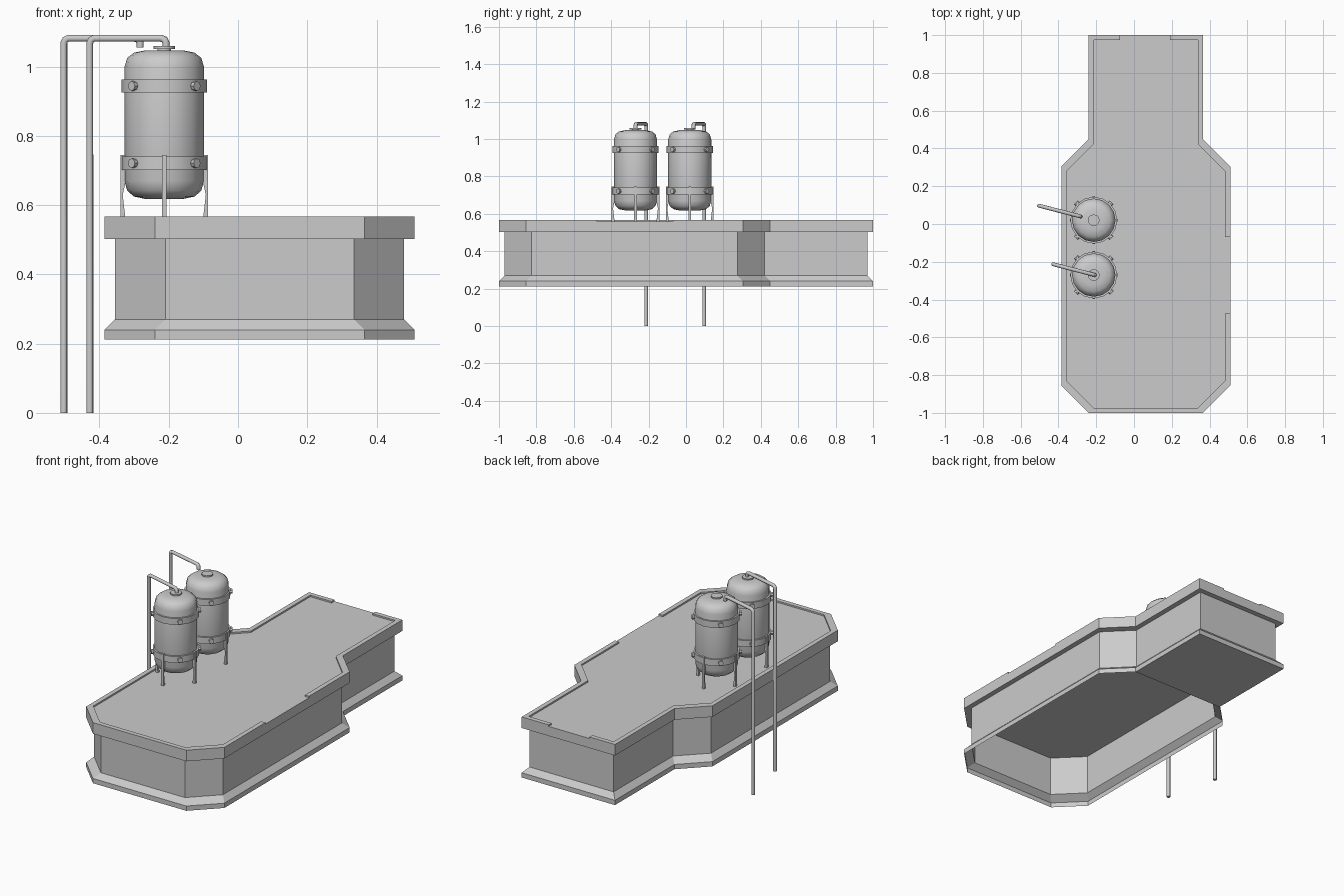
import bpy, bmesh, math
from mathutils import Matrix, Vector

if "Cube" in bpy.data.objects:
    bpy.data.objects.remove(bpy.data.objects["Cube"])


def finish(name, bm, smooth=False):
    bmesh.ops.recalc_face_normals(bm, faces=bm.faces)
    me = bpy.data.meshes.new(name)
    bm.to_mesh(me)
    bm.free()
    ob = bpy.data.objects.new(name, me)
    bpy.context.collection.objects.link(ob)
    if smooth:
        bpy.ops.object.select_all(action='DESELECT')
        ob.select_set(True)
        bpy.context.view_layer.objects.active = ob
        bpy.ops.object.shade_smooth_by_angle(angle=math.radians(35))
    return ob


def inset(pts, d=0.03):
    s = lambda v: math.copysign(d, v)
    return [(x - s(x - 0.0625), y - s(y)) for x, y in pts]


def loft(name, loops, cap_bottom=False, cap_top=False):
    """Skin a stack of (outline, z) loops."""
    bm = bmesh.new()
    rings = [[bm.verts.new((x, y, z)) for x, y in pts] for pts, z in loops]
    n = len(rings[0])
    for a, b in zip(rings, rings[1:]):
        for i in range(n):
            j = (i + 1) % n
            bm.faces.new((a[i], a[j], b[j], b[i]))
    if cap_bottom:
        bm.faces.new(rings[0][::-1])
    if cap_top:
        bm.faces.new(rings[-1])
    return finish(name, bm)


def lathe(bm, profile, cx, cy, sides=16):
    rings = []
    for r, z in profile:
        rings.append([bm.verts.new((cx + r * math.cos(math.tau * i / sides),
                                    cy + r * math.sin(math.tau * i / sides), z))
                      for i in range(sides)])
    for a, b in zip(rings, rings[1:]):
        for i in range(sides):
            j = (i + 1) % sides
            bm.faces.new((a[i], a[j], b[j], b[i]))
    bm.faces.new(rings[0][::-1])
    bm.faces.new(rings[-1])


def extrude_outline(bm, pts, offset):
    a = [bm.verts.new(p) for p in pts]
    b = [bm.verts.new(Vector(p) + offset) for p in pts]
    n = len(a)
    bm.faces.new(a[::-1])
    bm.faces.new(b)
    for i in range(n):
        j = (i + 1) % n
        bm.faces.new((a[i], a[j], b[j], b[i]))


# Building footprint
outer = [(-0.24, -1), (0.365, -1), (0.51, -0.855), (0.51, 0.305), (0.365, 0.45),
         (0.365, 1), (-0.24, 1), (-0.24, 0.45), (-0.385, 0.305), (-0.385, -0.855)]
inner = inset(outer)

# Plinth and walls, open underneath at the front part
loft("plinth_and_walls", [(outer, 0.212), (outer, 0.24), (inner, 0.27), (inner, 0.502)])
bm = bmesh.new()
bm.faces.new([bm.verts.new((x, y, 0.212)) for x, y in outer[4:8]])
finish("rear_underside", bm)

# Roof slab
loft("roof_slab", [(outer, 0.502), (outer, 0.558)], True, True)


# Low roof rim with gaps on the right and back
def rim(name, pts, ends):
    ins = inset(pts, 0.027)
    for k in (0, -1):  # square ends at the gaps
        x, y = ins[k]
        ins[k] = (x, pts[k][1]) if ends[k] == 'x' else (pts[k][0], y)
    z0, z1 = 0.558, 0.567
    bm = bmesh.new()
    rows = [[bm.verts.new(v) for v in ((p[0], p[1], z0), (p[0], p[1], z1),
                                       (q[0], q[1], z1), (q[0], q[1], z0))]
            for p, q in zip(pts, ins)]
    for a, b in zip(rows, rows[1:]):
        for i in range(3):
            bm.faces.new((a[i], b[i], b[i + 1], a[i + 1]))
    bm.faces.new(rows[0])
    bm.faces.new(rows[-1][::-1])
    finish(name, bm)


rim("roof_rim_short", [(0.51, -0.07)] + outer[3:6] + [(0.19, 1)], {0: 'x', -1: 'y'})
rim("roof_rim_long", [(-0.075, 1)] + outer[6:] + outer[:3] + [(0.51, -0.475)], {0: 'y', -1: 'x'})

# Tanks
body = [(0.055, 0.618), (0.088, 0.625), (0.107, 0.642), (0.115, 0.67),
        (0.115, 0.998), (0.107, 1.025), (0.088, 1.04), (0.055, 1.047)]
leg = [(0.111, 0.745), (0.127, 0.745), (0.127, 0.56), (0.112, 0.56), (0.12, 0.63), (0.111, 0.67)]
cx = -0.213
for n, cy in enumerate((-0.27, 0.02), 1):
    bm = bmesh.new()
    lathe(bm, body, cx, cy)
    finish(f"tank_{n}_body", bm, True)

    # Clamp bands with round bolts
    bm = bmesh.new()
    for z in (0.721, 0.944):
        h = 0.019
        lathe(bm, [(0.112, z - h), (0.124, z - h), (0.124, z + h), (0.112, z + h)], cx, cy)
    finish(f"tank_{n}_bands", bm, True)
    bm = bmesh.new()
    for z in (0.721, 0.944):
        for k in range(4):
            m = (Matrix.Translation((cx, cy, z))
                 @ Matrix.Rotation(math.pi / 4 + k * math.pi / 2, 4, 'Z')
                 @ Matrix.Translation((0.126, 0, 0)) @ Matrix.Rotation(math.pi / 2, 4, 'Y'))
            bmesh.ops.create_cone(bm, cap_ends=True, segments=8, radius1=0.014,
                                  radius2=0.014, depth=0.016, matrix=m)
    finish(f"tank_{n}_bolts", bm)

    # Four legs
    bm = bmesh.new()
    for k in range(4):
        c, s = round(math.cos(k * math.pi / 2)), round(math.sin(k * math.pi / 2))
        w = 0.007
        pts = [(cx + r * c + w * s, cy + r * s - w * c, z) for r, z in leg]
        extrude_outline(bm, pts, Vector((-2 * w * s, 2 * w * c, 0)))
    finish(f"tank_{n}_legs", bm)

    # Top flange
    bm = bmesh.new()
    lathe(bm, [(0.02, 1.045), (0.02, 1.051), (0.031, 1.051), (0.031, 1.059)], cx, cy, 12)
    finish(f"tank_{n}_flange", bm, True)

# Drain pipes: short drop at the tank, run across, long drop to the ground
for n, (dx, dy) in enumerate(((0, 0), (-0.075, 0.31)), 1):
    a, b = Vector((-0.208 + dx, -0.27 + dy, 0)), Vector((-0.428 + dx, -0.213 + dy, 0))
    u, up, top, r = (b - a).normalized(), Vector((0, 0, 1)), 1.082, 0.014
    path = [a + up * 1.055, a + up * (top - r), a + u * r * 0.3 + up * (top - r * 0.3),
            a + u * r + up * top, b - u * r + up * top,
            b - u * r * 0.3 + up * (top - r * 0.3), b + up * (top - r), b]
    cu = bpy.data.curves.new(f"pipe_{n}", 'CURVE')
    cu.dimensions = '3D'
    cu.bevel_depth = 0.0105
    cu.bevel_resolution = 2
    cu.use_fill_caps = True
    sp = cu.splines.new('POLY')
    sp.points.add(len(path) - 1)
    for p, v in zip(sp.points, path):
        p.co = (*v, 1)
    bpy.context.collection.objects.link(bpy.data.objects.new(f"pipe_{n}", cu))
